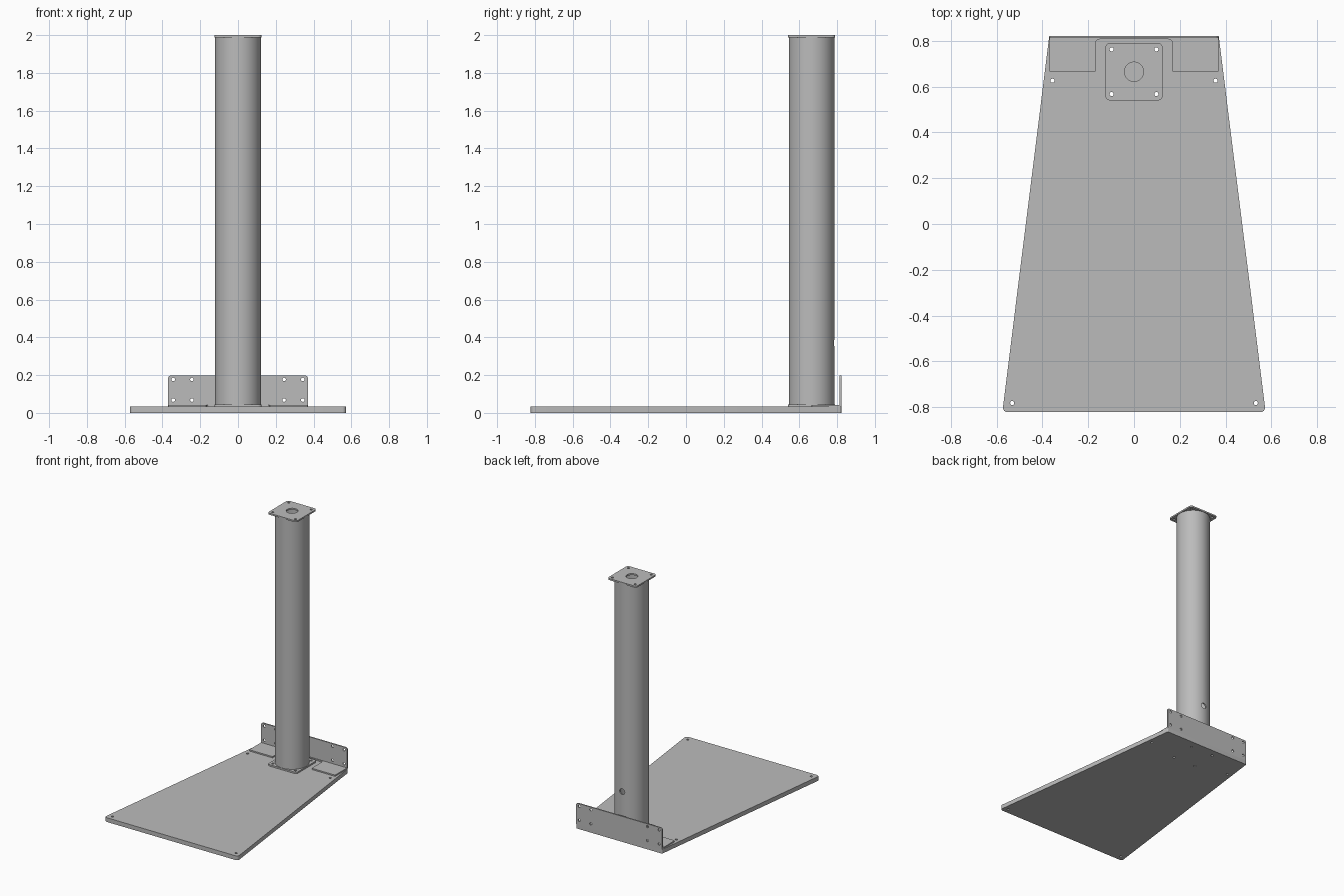
import bpy, bmesh, math
from mathutils import Vector, Matrix

cube = bpy.data.objects.get("Cube")
if cube:
    bpy.data.objects.remove(cube)

grey = bpy.data.materials.new("light_grey_metal")
grey.use_nodes = True
colour = (0.5, 0.5, 0.5, 1)
grey.diffuse_color = colour
grey.node_tree.nodes["Principled BSDF"].inputs["Base Color"].default_value = colour


def circle(x, y, r, n=24):
    return [(x + r * math.cos(2 * math.pi * i / n), y + r * math.sin(2 * math.pi * i / n))
            for i in range(n)]


def rounded(corners, steps=6):
    """Outline from (x, y, radius) corners, each one filleted."""
    out = []
    for i, (x, y, r) in enumerate(corners):
        p = Vector((x, y))
        a = (Vector(corners[i - 1][:2]) - p).normalized()
        b = (Vector(corners[(i + 1) % len(corners)][:2]) - p).normalized()
        if r == 0:
            out.append(p)
            continue
        half = a.angle(b) / 2
        start, end = p + a * r / math.tan(half), p + b * r / math.tan(half)
        centre = p + (a + b).normalized() * r / math.sin(half)
        for k in range(steps + 1):
            d = (start.lerp(end, k / steps) - centre).normalized()
            out.append(centre + d * r)
    return out


def sheet(name, loops, thickness, matrix):
    """Flat part: the first loop is the outline, the others are holes."""
    curve = bpy.data.curves.new(name, "CURVE")
    curve.dimensions = "2D"
    curve.fill_mode = "BOTH"
    curve.extrude = thickness / 2
    for loop in loops:
        spline = curve.splines.new("POLY")
        spline.points.add(len(loop) - 1)
        for point, (x, y) in zip(spline.points, loop):
            point.co = (x, y, 0, 1)
        spline.use_cyclic_u = True
    temp = bpy.data.objects.new(name + "_outline", curve)
    bpy.context.collection.objects.link(temp)
    bpy.context.view_layer.update()
    mesh = bpy.data.meshes.new_from_object(temp.evaluated_get(bpy.context.evaluated_depsgraph_get()))
    bpy.data.objects.remove(temp)
    bm = bmesh.new()
    bm.from_mesh(mesh)
    bmesh.ops.remove_doubles(bm, verts=bm.verts, dist=0.00005)
    bmesh.ops.recalc_face_normals(bm, faces=bm.faces)
    bmesh.ops.transform(bm, matrix=matrix, verts=bm.verts)
    bm.to_mesh(mesh)
    bm.free()
    return finish(name, mesh)


def finish(name, mesh):
    mesh.name = name
    mesh.materials.clear()
    mesh.materials.append(grey)
    obj = bpy.data.objects.new(name, mesh)
    bpy.context.collection.objects.link(obj)
    return obj


def smooth(obj):
    bpy.ops.object.select_all(action="DESELECT")
    obj.select_set(True)
    bpy.context.view_layer.objects.active = obj
    bpy.ops.object.shade_smooth_by_angle(angle=math.radians(35))


def at(x, y, z):
    return Matrix.Translation((x, y, z))


POST_Y, BASE_T, SHEET_T, FLANGE_T = 0.665, 0.033, 0.01, 0.012
SIDES = (-1, 1)
bolts = [circle(sx * 0.0975, POST_Y + sy * 0.0975, 0.009) for sx in SIDES for sy in SIDES]

# Tapered floor plate
outline = rounded([(-0.575, -0.822, 0.02), (0.575, -0.822, 0.02),
                   (0.37, 0.822, 0.006), (-0.37, 0.822, 0.006)])
corner_holes = [circle(s * x, y, 0.009) for s in SIDES for x, y in ((0.532, -0.782), (0.356, 0.626))]
parts = [sheet("base_plate", [outline] + corner_holes + bolts, BASE_T, at(0, 0, BASE_T / 2))]

# Square mounting plates at both ends of the post
square = rounded([(sx * 0.125, POST_Y + sy * 0.125, 0.02)
                  for sx, sy in ((-1, -1), (1, -1), (1, 1), (-1, 1))])
for name, z in (("post_foot", BASE_T + FLANGE_T / 2), ("post_cap", 2 - FLANGE_T / 2)):
    parts.append(sheet(name, [square, circle(0, POST_Y, 0.042, 40)] + bolts, FLANGE_T, at(0, 0, z)))

# Hollow round post with a cable hole at the back
bottom, top = BASE_T + FLANGE_T, 2 - FLANGE_T
post = sheet("post", [circle(0, 0, 0.121, 72), circle(0, 0, 0.111, 72)],
             top - bottom, at(0, POST_Y, (top + bottom) / 2))
bm = bmesh.new()
bmesh.ops.create_cone(bm, cap_ends=True, segments=24, radius1=0.022, radius2=0.022, depth=0.12,
                      matrix=at(0, POST_Y + 0.12, 0.37) @ Matrix.Rotation(math.pi / 2, 4, "X"))
cutter_mesh = bpy.data.meshes.new("cable_hole_cutter")
bm.to_mesh(cutter_mesh)
bm.free()
cutter = finish("cable_hole_cutter", cutter_mesh)
cutter.hide_render = True
cut = post.modifiers.new("cable_hole", "BOOLEAN")
cut.object = cutter
cut.operation = "DIFFERENCE"
cut.solver = "EXACT"
bpy.context.view_layer.objects.active = post
bpy.ops.object.modifier_apply(modifier=cut.name)
bpy.data.objects.remove(cutter)
parts.append(post)

# Angle bracket: notched foot lying on the base
foot = rounded([(-0.37, 0.665, 0.004), (-0.168, 0.665, 0.004), (-0.168, 0.807, 0.018),
                (0.168, 0.807, 0.018), (0.168, 0.665, 0.004), (0.37, 0.665, 0.004),
                (0.37, 0.815, 0), (-0.37, 0.815, 0)])
parts.append(sheet("bracket_foot", [foot], SHEET_T, at(0, 0, BASE_T + SHEET_T / 2)))

# Angle bracket: upright with bolt holes
upright = rounded([(-0.37, BASE_T, 0.004), (0.37, BASE_T, 0.004),
                   (0.37, 0.198, 0.016), (-0.37, 0.198, 0.016)])
wall_holes = [circle(s * x, z, 0.0095) for s in SIDES for x in (0.343, 0.244) for z in (0.068, 0.177)]
parts.append(sheet("bracket_upright", [upright] + wall_holes, SHEET_T,
                   at(0, 0.822 - SHEET_T / 2, 0) @ Matrix.Rotation(math.pi / 2, 4, "X")))

for part in parts:
    smooth(part)
